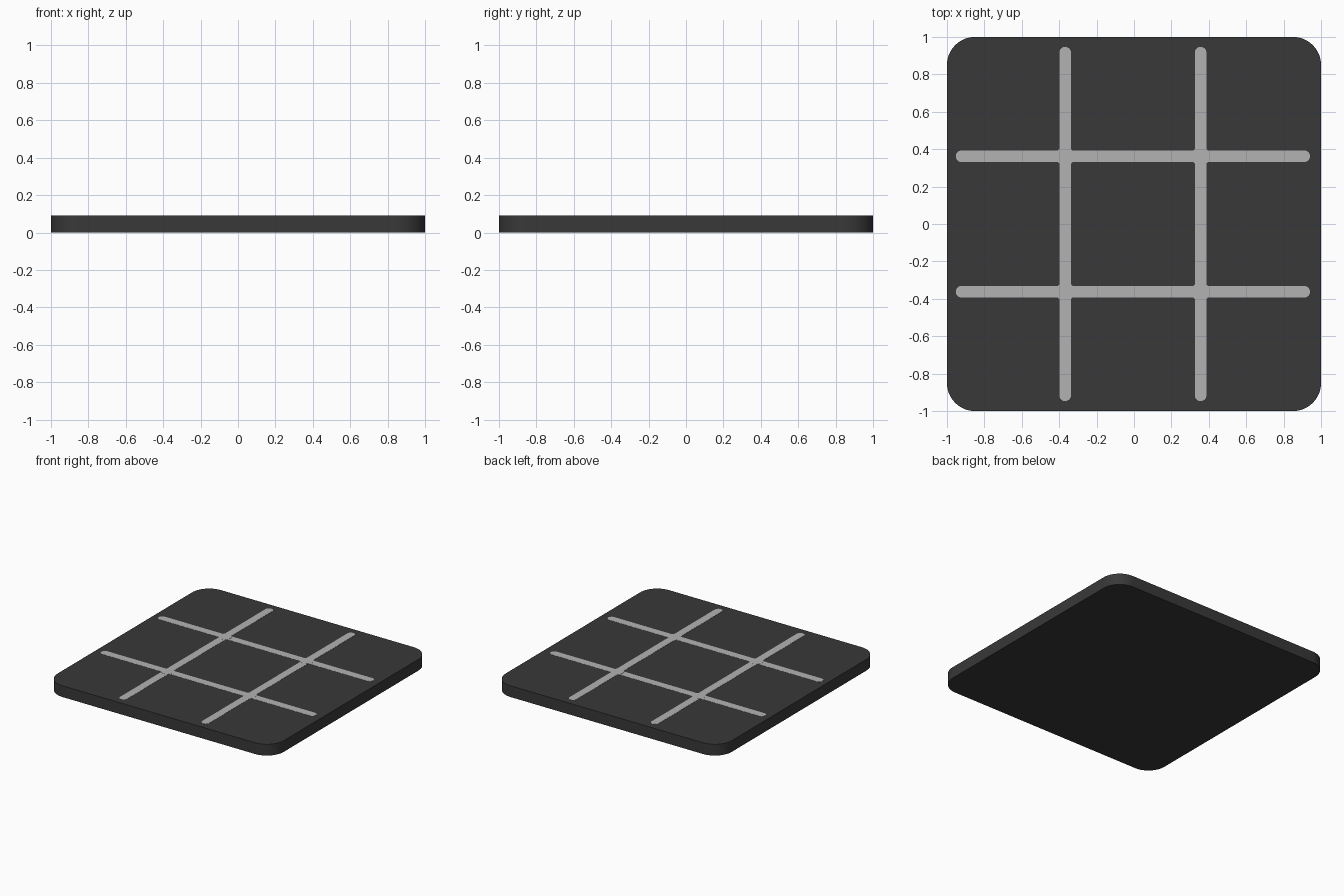
import bpy, bmesh
from math import cos, sin, pi

if "Cube" in bpy.data.objects:
    bpy.data.objects.remove(bpy.data.objects["Cube"])


def material(name, value):
    mat = bpy.data.materials.new(name)
    mat.diffuse_color = (value, value, value, 1)
    mat.use_nodes = True
    mat.node_tree.nodes["Principled BSDF"].inputs["Base Color"].default_value = mat.diffuse_color
    return mat


def rounded_slab(name, cx, cy, hx, hy, r, z0, z1, mat, seg=10):
    """Rounded rectangle of half sizes hx, hy, extruded from z0 to z1."""
    pts = []
    for i, (sx, sy) in enumerate(((1, 1), (-1, 1), (-1, -1), (1, -1))):
        for k in range(seg + 1):
            a = (i + k / seg) * pi / 2
            pts.append((cx + sx * (hx - r) + r * cos(a),
                        cy + sy * (hy - r) + r * sin(a), z0))
    bm = bmesh.new()
    face = bm.faces.new([bm.verts.new(p) for p in pts])
    ext = bmesh.ops.extrude_face_region(bm, geom=[face], use_keep_orig=True)
    top = [g for g in ext["geom"] if isinstance(g, bmesh.types.BMVert)]
    bmesh.ops.translate(bm, verts=top, vec=(0, 0, z1 - z0))
    bmesh.ops.remove_doubles(bm, verts=bm.verts, dist=1e-5)
    bmesh.ops.recalc_face_normals(bm, faces=bm.faces)
    me = bpy.data.meshes.new(name)
    bm.to_mesh(me)
    bm.free()
    me.materials.append(mat)
    ob = bpy.data.objects.new(name, me)
    bpy.context.collection.objects.link(ob)
    bpy.context.view_layer.objects.active = ob
    ob.select_set(True)
    bpy.ops.object.shade_smooth_by_angle(angle=pi / 6)
    ob.select_set(False)
    return ob


dark = material("dark_board", 0.04)
light = material("light_line", 0.45)

TOP = 0.09
OX = -0.006          # the grid sits slightly left of centre
GAP = 0.362          # line distance from the grid centre
LEN, HALF = 0.947, 0.031

# board
rounded_slab("board", 0, 0, 1, 1, 0.15, 0, TOP, dark, seg=14)

# grid lines, inlaid almost flush with the board
for s, side in ((-1, "low"), (1, "high")):
    rounded_slab(f"line_across_{side}", OX, s * GAP, LEN, HALF, HALF,
                 TOP - 0.01, TOP + 0.001, light)
    rounded_slab(f"line_along_{side}", OX + s * GAP, 0, HALF, LEN, HALF,
                 TOP - 0.01, TOP + 0.0013, light)

# round joints where the lines cross
for sx in (-1, 1):
    for sy in (-1, 1):
        rounded_slab(f"joint_{sx}_{sy}", OX + sx * GAP, sy * GAP,
                     0.05, 0.05, 0.05, TOP - 0.01, TOP + 0.0016, light, seg=6)
